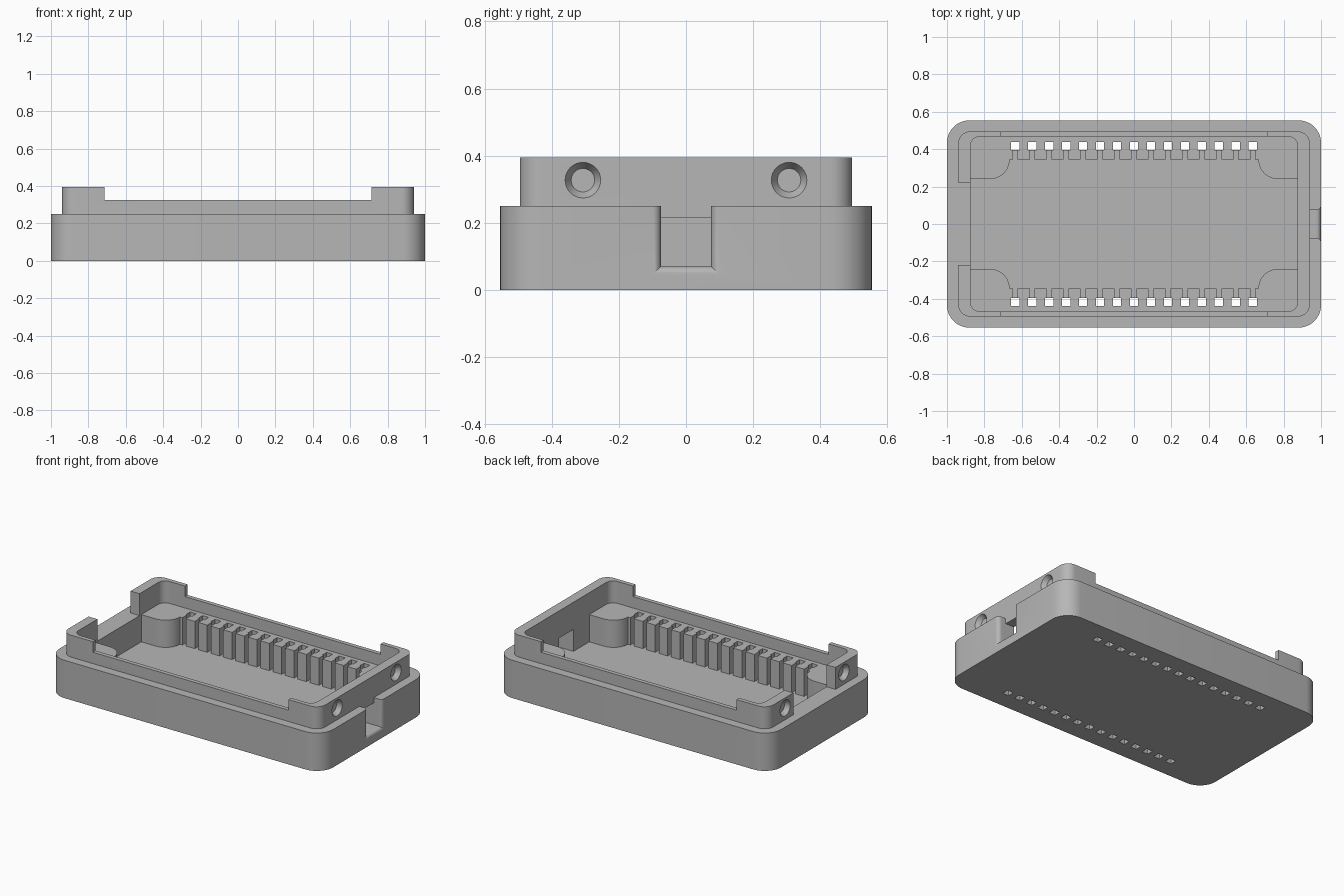
import bpy, bmesh
from math import pi, sin, cos
from mathutils import Matrix

cube = bpy.data.objects.get("Cube")
if cube:
    bpy.data.objects.remove(cube, do_unlink=True)

grey = bpy.data.materials.new("plain grey")
grey.use_nodes = True
colour = (0.47, 0.47, 0.47, 1)
grey.diffuse_color = colour
grey.node_tree.nodes["Principled BSDF"].inputs["Base Color"].default_value = colour


def make_object(name, bm):
    bmesh.ops.recalc_face_normals(bm, faces=bm.faces[:])
    mesh = bpy.data.meshes.new(name)
    bm.to_mesh(mesh)
    bm.free()
    mesh.materials.append(grey)
    obj = bpy.data.objects.new(name, mesh)
    bpy.context.collection.objects.link(obj)
    return obj


def loft(name, rings):
    """Skin a list of equal closed rings and cap both ends."""
    bm = bmesh.new()
    loops = [[bm.verts.new(p) for p in ring] for ring in rings]
    n = len(loops[0])
    for a, b in zip(loops, loops[1:]):
        for i in range(n):
            j = (i + 1) % n
            bm.faces.new((a[i], a[j], b[j], b[i]))
    bm.faces.new(loops[0])
    bm.faces.new(loops[-1])
    return make_object(name, bm)


def prism(name, outline, z0, z1):
    return loft(name, [[(x, y, z) for x, y in outline] for z in (z0, z1)])


def arc(cx, cy, r, a0, a1, steps=10):
    angles = [a0 + (a1 - a0) * i / steps for i in range(steps + 1)]
    return [(cx + r * cos(a), cy + r * sin(a)) for a in angles]


def rounded(hx, hy, r):
    pts = []
    for k, (sx, sy) in enumerate([(1, 1), (-1, 1), (-1, -1), (1, -1)]):
        pts += arc(sx * (hx - r), sy * (hy - r), r, k * pi / 2, (k + 1) * pi / 2)
    return pts


def boxes(name, spans):
    bm = bmesh.new()
    for (x0, x1), (y0, y1), (z0, z1) in spans:
        mat = (Matrix.Translation(((x0 + x1) / 2, (y0 + y1) / 2, (z0 + z1) / 2))
               @ Matrix.Diagonal((x1 - x0, y1 - y0, z1 - z0, 1)))
        bmesh.ops.create_cube(bm, size=1, matrix=mat)
    return make_object(name, bm)


def combine(target, tool, operation="DIFFERENCE"):
    mod = target.modifiers.new("shape", "BOOLEAN")
    mod.operation, mod.solver, mod.object = operation, "EXACT", tool
    bpy.context.view_layer.objects.active = target
    bpy.ops.object.modifier_apply(modifier=mod.name)
    bpy.data.objects.remove(tool, do_unlink=True)


# Main heights and sizes
LEDGE, TOP, FLOOR = 0.25, 0.395, 0.07
HALF_Y, LIP_X, LIP_Y, IN_X, IN_Y = 0.554, 0.94, 0.495, 0.875, 0.467
PINS = [(i - 7) * 0.0907 for i in range(15)]
BLOCK_Y, HOLE_Y0, HOLE_Y1 = 0.345, 0.395, 0.439

# Outer tray and raised lip
body = prism("case_base", rounded(1, HALF_Y, 0.12), 0, LEDGE)
combine(body, prism("lip", rounded(LIP_X, LIP_Y, 0.065), 0.12, TOP), "UNION")

# Upper recess
combine(body, prism("recess", rounded(IN_X, IN_Y, 0.05), LEDGE, 0.5))

# Deep well, leaving corner platforms and rows of pin blocks
half = [(IN_X, 0.24)]
half += arc(0.77, BLOCK_Y, 0.105, -pi / 2, -pi, 10)
for x in reversed(PINS):
    stem, hole = 0.013, 0.022
    half += [(x + stem, BLOCK_Y), (x + stem, HOLE_Y0), (x + hole, HOLE_Y0),
             (x + hole, HOLE_Y1), (x - hole, HOLE_Y1), (x - hole, HOLE_Y0),
             (x - stem, HOLE_Y0), (x - stem, BLOCK_Y)]
half += arc(-0.77, BLOCK_Y, 0.105, 0, -pi / 2, 10)
half.append((-IN_X, 0.24))
well = half + [(-x, -y) for x, y in half]
combine(body, prism("well", well, FLOOR, LEDGE + 0.02))

# Pin holes through the floor
holes = []
for x in PINS:
    for y0, y1 in ((HOLE_Y0, HOLE_Y1), (-HOLE_Y1, -HOLE_Y0)):
        holes.append(((x - 0.022, x + 0.022), (y0, y1), (-0.05, FLOOR + 0.03)))
combine(body, boxes("pin_holes", holes))

# Lowered long sides of the lip and the open end
combine(body, boxes("side_gaps", [((-0.715, 0.715), (-0.6, 0.6), (0.325, 0.5))]))
combine(body, boxes("end_gap", [((-1.1, -0.8), (-0.218, 0.222), (LEDGE, 0.5))]))

# Cable slot with a flared mouth
SLOT, FLARE = 0.075, 0.025


def slot_ring(x, d):
    w = SLOT + d
    return [(x, -w, FLOOR - d), (x, w, FLOOR - d), (x, w, 0.3), (x, -w, 0.3)]


rings = [slot_ring(LIP_X, 0)]
for i in range(7):
    a = i / 6 * pi / 2
    rings.append(slot_ring(1 - FLARE + FLARE * sin(a), FLARE * (1 - cos(a))))
rings.append(slot_ring(1.05, FLARE))
combine(body, loft("slot_mouth", rings))
combine(body, boxes("slot", [((0.8, 0.96), (-SLOT, SLOT), (FLOOR, 0.215))]))

# Countersunk dimples on both ends of the lip
for side in (-1, 1):
    for y in (-0.307, 0.307):
        circles = []
        for x, r in ((0.91, 0.035), (LIP_X, 0.053), (0.97, 0.053)):
            circles.append([(side * x, y + u, 0.327 + v)
                            for u, v in arc(0, 0, r, 0, 2 * pi, 32)[:-1]])
        combine(body, loft("dimple", circles))

# Smooth the rounded corners, keep edges crisp
bpy.ops.object.select_all(action="DESELECT")
body.select_set(True)
bpy.context.view_layer.objects.active = body
bpy.ops.object.shade_smooth_by_angle(angle=pi / 6)
